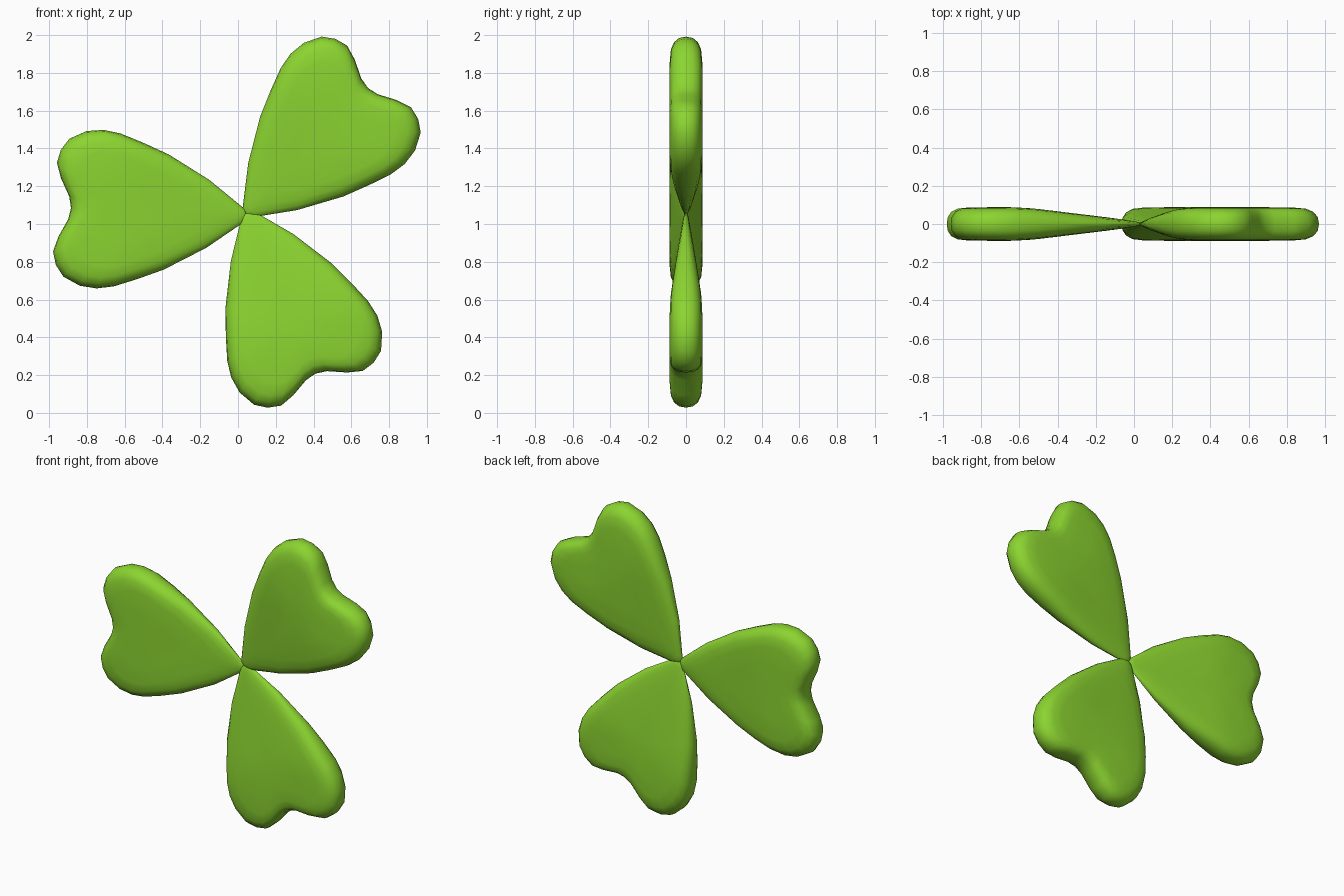
import bpy, bmesh
from math import sin, cos, radians

if "Cube" in bpy.data.objects:
    bpy.data.objects.remove(bpy.data.objects["Cube"])

green = bpy.data.materials.new("leaf_green")
green.diffuse_color = (0.26, 0.66, 0.03, 1)
green.use_nodes = True
green.node_tree.nodes["Principled BSDF"].inputs["Base Color"].default_value = green.diffuse_color

# half outline of the heart leaf: distance from stem tip, half width
HALF = [(0.0, 0.03), (0.2, 0.18), (0.42, 0.305), (0.56, 0.362), (0.68, 0.405),
        (0.77, 0.42), (0.86, 0.41), (0.95, 0.365), (0.992, 0.305),
        (1.01, 0.235), (0.985, 0.155), (0.937, 0.06)]
OUTLINE = [(-0.005, 0)] + HALF + [(0.925, 0)] + [(u, -v) for u, v in reversed(HALF)]
# rounded rim: scale of outline, share of the full thickness
RINGS = [(0.985, 0.42), (0.94, 0.72), (0.86, 0.91), (0.72, 0.98), (0.4, 1.0)]
MID = 0.62


def thickness(u):
    return min(0.088, 0.014 + 0.118 * max(u, 0), 0.05 + 0.055 * max(u, 0))


def leaf(name, x, z, angle):
    a = radians(angle)
    bm = bmesh.new()

    def vert(u, v, y):
        return bm.verts.new((x + u * cos(a) - v * sin(a), y,
                             z + u * sin(a) + v * cos(a)))

    rim = [vert(u, v, 0) for u, v in OUTLINE]
    n = len(rim)
    for side in (-1, 1):
        prev = rim
        for s, f in RINGS:
            ring = []
            for u, v in OUTLINE:
                w = MID + (u - MID) * s
                ring.append(vert(w, v * s, side * f * thickness(w)))
            for i in range(n):
                j = (i + 1) % n
                bm.faces.new((prev[i], prev[j], ring[j], ring[i]))
            prev = ring
        centre = vert(MID, 0, side * thickness(MID))
        for i in range(n):
            bm.faces.new((prev[i], prev[(i + 1) % n], centre))
    bmesh.ops.recalc_face_normals(bm, faces=bm.faces)
    for f in bm.faces:
        f.smooth = True
    me = bpy.data.meshes.new(name)
    bm.to_mesh(me)
    bm.free()
    me.materials.append(green)
    bpy.context.collection.objects.link(bpy.data.objects.new(name, me))


# three leaves meeting at the centre
leaf("leaf_left", 0.04, 1.045, 177.5)
leaf("leaf_upper_right", 0.045, 1.055, 46)
leaf("leaf_bottom", 0.05, 1.06, -67)
